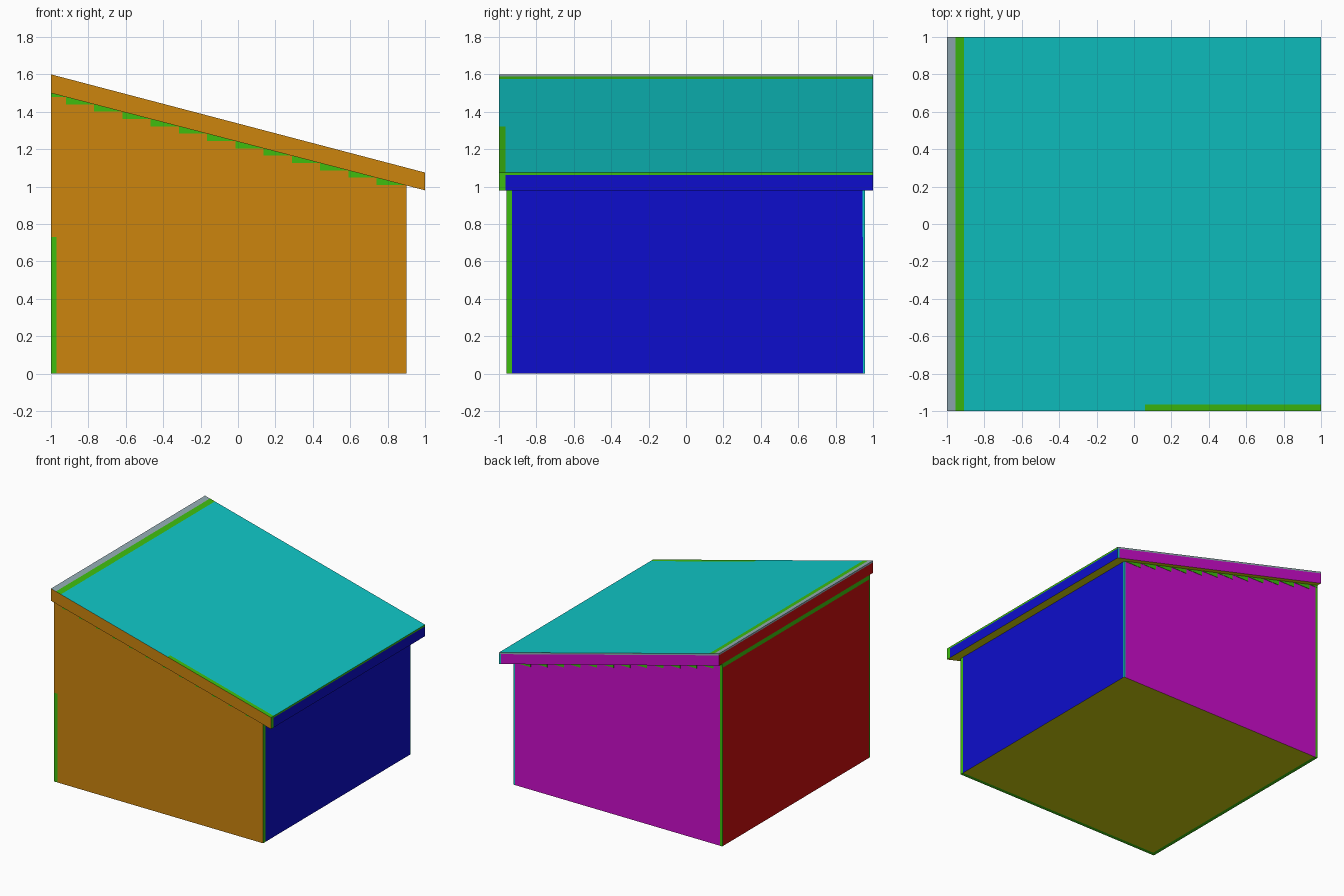
import bpy, bmesh
from mathutils import Vector

if "Cube" in bpy.data.objects:
    bpy.data.objects.remove(bpy.data.objects["Cube"])


def lin(c):
    return tuple(((v / 255 + 0.055) / 1.055) ** 2.4 if v > 10 else v / 255 / 12.92 for v in c) + (1,)


PALETTE = {
    "orange": (204, 133, 13), "blue": (13, 13, 204), "cyan": (15, 198, 198),
    "magenta": (204, 13, 204), "red": (204, 13, 13), "yellow": (204, 204, 13),
    "green": (62, 190, 15), "grey": (148, 173, 181),
}
NAMES = list(PALETTE)
MATS = []
for n, c in PALETTE.items():
    m = bpy.data.materials.new(n)
    m.diffuse_color = lin(c)
    m.use_nodes = True
    m.node_tree.nodes["Principled BSDF"].inputs["Base Color"].default_value = m.diffuse_color
    MATS.append(m)


def top(x):      # upper surface of the roof
    return 1.6 - 0.2625 * (x + 1)


def under(x):    # underside of the roof
    return 1.5 - 0.26 * (x + 1)


def prism(name, profile, y0, y1, cuts, rule):
    """Extrude an xz profile along y, cut it by planes, colour faces by a rule."""
    bm = bmesh.new()
    f = bm.faces.new([bm.verts.new((x, y0, z)) for x, z in profile])
    ext = bmesh.ops.extrude_face_region(bm, geom=[f])["geom"]
    for v in ext:
        if isinstance(v, bmesh.types.BMVert):
            v.co.y = y1
    for co, no in cuts:
        bmesh.ops.bisect_plane(bm, geom=bm.verts[:] + bm.edges[:] + bm.faces[:],
                               plane_co=co, plane_no=no)
    bmesh.ops.recalc_face_normals(bm, faces=bm.faces[:])
    for f in bm.faces:
        f.material_index = NAMES.index(rule(f.calc_center_median(), side(f.normal)))
    me = bpy.data.meshes.new(name)
    bm.to_mesh(me)
    bm.free()
    for m in MATS:
        me.materials.append(m)
    ob = bpy.data.objects.new(name, me)
    bpy.context.collection.objects.link(ob)


def side(n):
    if abs(n.y) > 0.8:
        return "magenta" if n.y > 0 else "orange"
    if abs(n.x) > 0.8:
        return "blue" if n.x > 0 else "red"
    return "cyan" if n.z > 0 else "yellow"


X, Y, Z = Vector((1, 0, 0)), Vector((0, 1, 0)), Vector((0, 0, 1))


# shed walls with thin trim strips at the corners
def wall_colour(c, s):
    if s == "orange" and c.x < -0.97 and c.z < 0.73:
        return "green"
    if s == "magenta":
        if c.x > 0.885:
            return "cyan"
        if c.x < -0.98:
            return "green"
    if s == "blue":
        if c.y < -0.93:
            return "green"
        if c.y > 0.945:
            return "cyan"
    if s == "red" and (c.z > 1.465 or abs(c.y) > 0.945):
        return "green"
    if s == "yellow" and (c.x < -0.97 or c.y < -0.93):
        return "green"
    return s


prism("shed_walls", [(-1, 0), (0.9, 0), (0.9, under(0.9)), (-1, 1.5)], -0.96, 0.957,
      [(X * v, X) for v in (-0.98, -0.97, 0.885)]
      + [(Y * v, Y) for v in (-0.945, -0.93, 0.945)]
      + [(Z * v, Z) for v in (0.73, 1.465)], wall_colour)


# sloping roof slab with edge trim
def roof_colour(c, s):
    rim = c.z > top(c.x) - 0.014
    if s == "cyan":
        if c.y < -0.965 and c.x > 0.06:
            return "green"
        if c.x < -0.955:
            return "grey"
        if c.x < -0.91:
            return "green"
    if s == "blue" and (c.y < -0.965 or rim):
        return "green"
    if s in ("magenta", "red") and rim:
        return "grey"
    if s == "magenta" and c.x > 0.98:
        return "cyan"
    return s


prism("roof", [(-1, 1.5), (1, under(1)), (1, top(1)), (-1, 1.6)], -1, 1,
      [(X * v, X) for v in (-0.955, -0.91, 0.06, 0.98)]
      + [(Y * -0.965, Y), (Vector((-1, 0, 1.586)), Vector((0.2625, 0, 1)))], roof_colour)

# stepped green trim under the eaves, front and back
x = -1.071
i = 0
while x < 0.85:
    a, b = max(x, -1), min(x + 0.151, 0.9)
    tri = [(a, under(a)), (a, under(b)), (b, under(b))]
    for label, y0, y1 in (("front", -0.963, -0.96), ("back", 0.957, 0.96)):
        prism(f"{label}_eaves_trim_{i}", tri, y0, y1, [], lambda c, s: "green")
    x += 0.151
    i += 1
